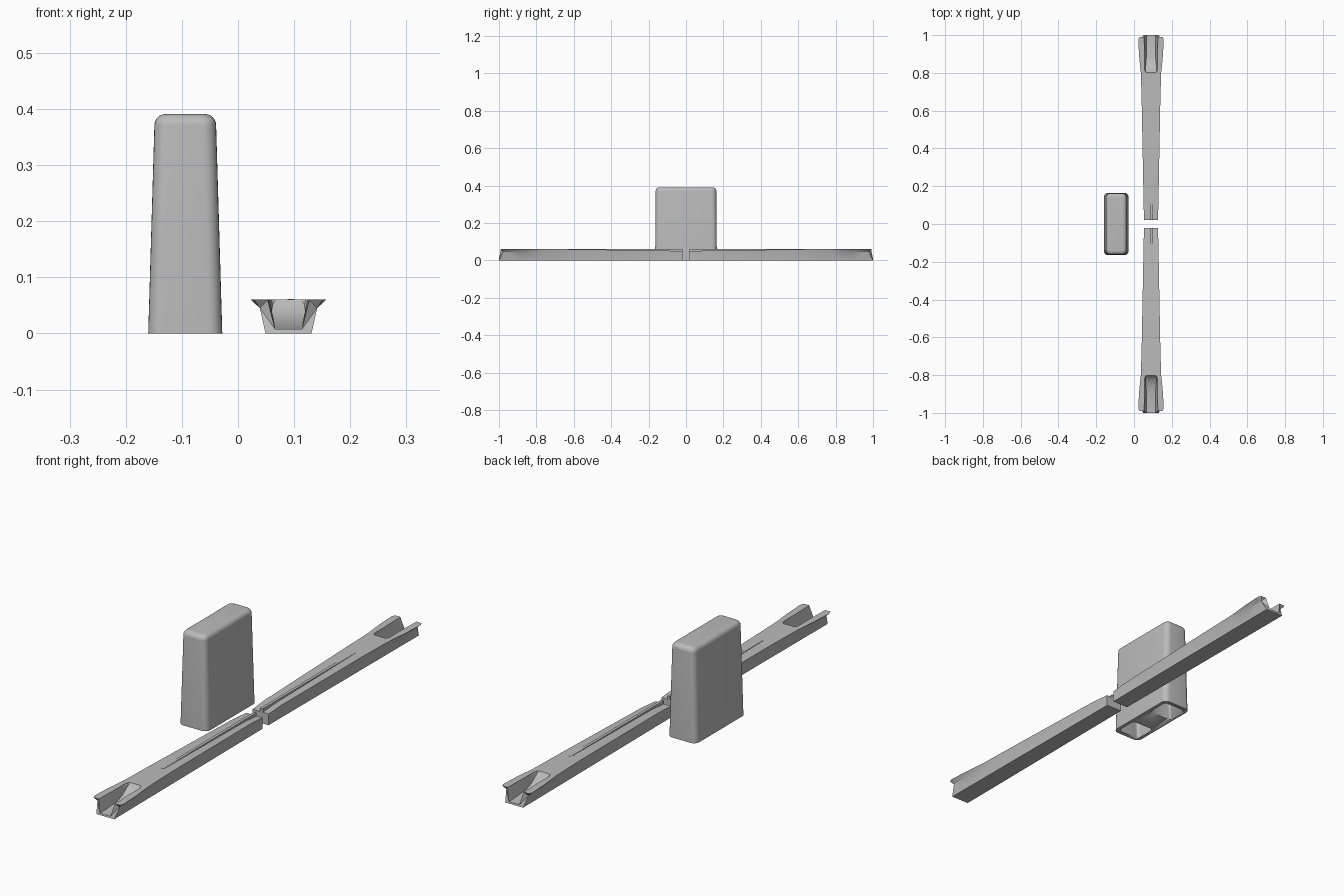
import bpy, bmesh, math
from mathutils import Vector

cube = bpy.data.objects.get("Cube")
if cube:
    bpy.data.objects.remove(cube, do_unlink=True)

grey = bpy.data.materials.new("plain grey")
grey.use_nodes = True
grey.diffuse_color = (0.5, 0.5, 0.5, 1)
grey.node_tree.nodes["Principled BSDF"].inputs["Base Color"].default_value = (0.5, 0.5, 0.5, 1)

ARM_X = 0.09
INNER, OUTER = 0.02, 1.0
TOP = 0.06


def finish(name, bm, smooth=True):
    """Turn a bmesh into a grey object."""
    bmesh.ops.recalc_face_normals(bm, faces=bm.faces)
    mesh = bpy.data.meshes.new(name)
    bm.to_mesh(mesh)
    bm.free()
    mesh.materials.append(grey)
    ob = bpy.data.objects.new(name, mesh)
    bpy.context.collection.objects.link(ob)
    if smooth:
        bpy.ops.object.select_all(action="DESELECT")
        ob.select_set(True)
        bpy.context.view_layer.objects.active = ob
        bpy.ops.object.shade_smooth_by_angle(angle=math.radians(30))
    return ob


def loft(bm, sections):
    """Join closed rings of points with quads."""
    rings = [[bm.verts.new(p) for p in sec] for sec in sections]
    n = len(rings[0])
    for a, b in zip(rings, rings[1:]):
        for i in range(n):
            j = (i + 1) % n
            bm.faces.new((a[i], a[j], b[j], b[i]))
    return rings


def rounded_rect(hx, hy, r, z, cx=0, cy=0, steps=6):
    pts = []
    for k, (sx, sy) in enumerate(((1, 1), (-1, 1), (-1, -1), (1, -1))):
        for i in range(steps + 1):
            a = math.radians(90) * (k + i / steps)
            pts.append((cx + sx * (hx - r) + r * math.cos(a),
                        cy + sy * (hy - r) + r * math.sin(a), z))
    return pts


def rounded_solid(name, rings):
    bm = bmesh.new()
    ends = loft(bm, rings)
    bm.faces.new(ends[0])
    bm.faces.new(ends[-1])
    return finish(name, bm)


# Tall tapered cover with a softly rounded top
BX, HEIGHT, R = -0.094, 0.391, 0.02
rings = [rounded_rect(0.066, 0.165, 0.024, 0, BX)]
for i in range(7):
    a = math.radians(15 * i)
    inset = R * (1 - math.cos(a))
    rings.append(rounded_rect(0.055 - inset, 0.162 - inset, 0.024 - inset * 0.7,
                              HEIGHT - R + R * math.sin(a), BX))
cover = rounded_solid("cover", rings)

# Two sockets sunk into the underside of the cover
for s in (-1, 1):
    cutter = rounded_solid("socket_cutter", [
        rounded_rect(0.052, 0.048, 0.014, -0.02, BX, s * 0.1),
        rounded_rect(0.044, 0.046, 0.012, 0.3, BX, s * 0.1)])
    cutter.hide_render = True
    mod = cover.modifiers.new("socket", "BOOLEAN")
    mod.operation = "DIFFERENCE"
    mod.solver = "EXACT"
    mod.object = cutter
    bpy.context.view_layer.objects.active = cover
    bpy.ops.object.modifier_apply(modifier=mod.name)
    bpy.data.objects.remove(cutter, do_unlink=True)


# Arm stations: y, shoulder half width, rim half width, top z,
# slot half width, slot floor z, slot floor half width
STATIONS = [
    (INNER, 0.037, 0.037, 0.047, 0.022, 0.047, 0.020),
    (0.10, 0.038, 0.039, 0.053, 0.022, 0.053, 0.020),
    (0.63, 0.046, 0.049, TOP, 0.022, TOP, 0.020),
    (0.78, 0.047, 0.053, TOP, 0.022, TOP, 0.020),
    (0.802, 0.047, 0.054, TOP, 0.024, TOP, 0.022),
    (0.808, 0.047, 0.055, TOP, 0.031, 0.052, 0.028),
    (0.82, 0.047, 0.056, TOP, 0.034, 0.039, 0.030),
    (0.85, 0.048, 0.059, TOP, 0.034, 0.024, 0.027),
    (0.89, 0.049, 0.063, TOP, 0.034, 0.014, 0.024),
    (0.965, 0.051, 0.067, TOP, 0.036, 0.009, 0.024),
    (0.982, 0.051, 0.067, TOP, 0.036, 0.008, 0.024),
    (OUTER, 0.051, 0.061, TOP, 0.037, 0.008, 0.024),
]


def arm_section(station, s):
    y, shoulder, rim, top, slot, floor, floor_w = station
    base = 0.036 + 0.005 * y
    knee = min(0.045, top - 0.006)
    # The outer end face leans back at the shoulder
    lean = max(0, (y - 0.965) / 0.035)
    half = [(base, y, 0), (shoulder, y - 0.022 * lean, knee),
            (rim, y - 0.010 * lean, top), (slot, y - 0.010 * lean, top),
            (floor_w, y, floor)]
    full = half + [(-x, yy, z) for x, yy, z in reversed(half)]
    return [(ARM_X + x, s * yy, z) for x, yy, z in full]


def build_arm(name, s):
    bm = bmesh.new()
    rings = loft(bm, [arm_section(st, s) for st in STATIONS])
    for ring in (rings[0], rings[-1]):
        bm.faces.new((ring[0], ring[4], ring[5], ring[9]))
        for side in (ring, ring[::-1]):
            for tri in ((0, 1, 4), (1, 3, 4), (1, 2, 3)):
                bm.faces.new([side[i] for i in tri])
    return finish(name, bm)


# Pair of arms, each with a slim raised rib along its top
for label, s in (("front", -1), ("back", 1)):
    build_arm(label + "_arm", s)
    bm = bmesh.new()
    bmesh.ops.create_cube(bm, size=1)
    length, low, high = 0.63 - INNER, 0.03, 0.061
    bmesh.ops.scale(bm, vec=(0.012, length, high - low), verts=bm.verts)
    bmesh.ops.translate(bm, verts=bm.verts,
                        vec=Vector((ARM_X + 0.004, s * (INNER + length / 2), (low + high) / 2)))
    finish(label + "_rib", bm, smooth=False)
